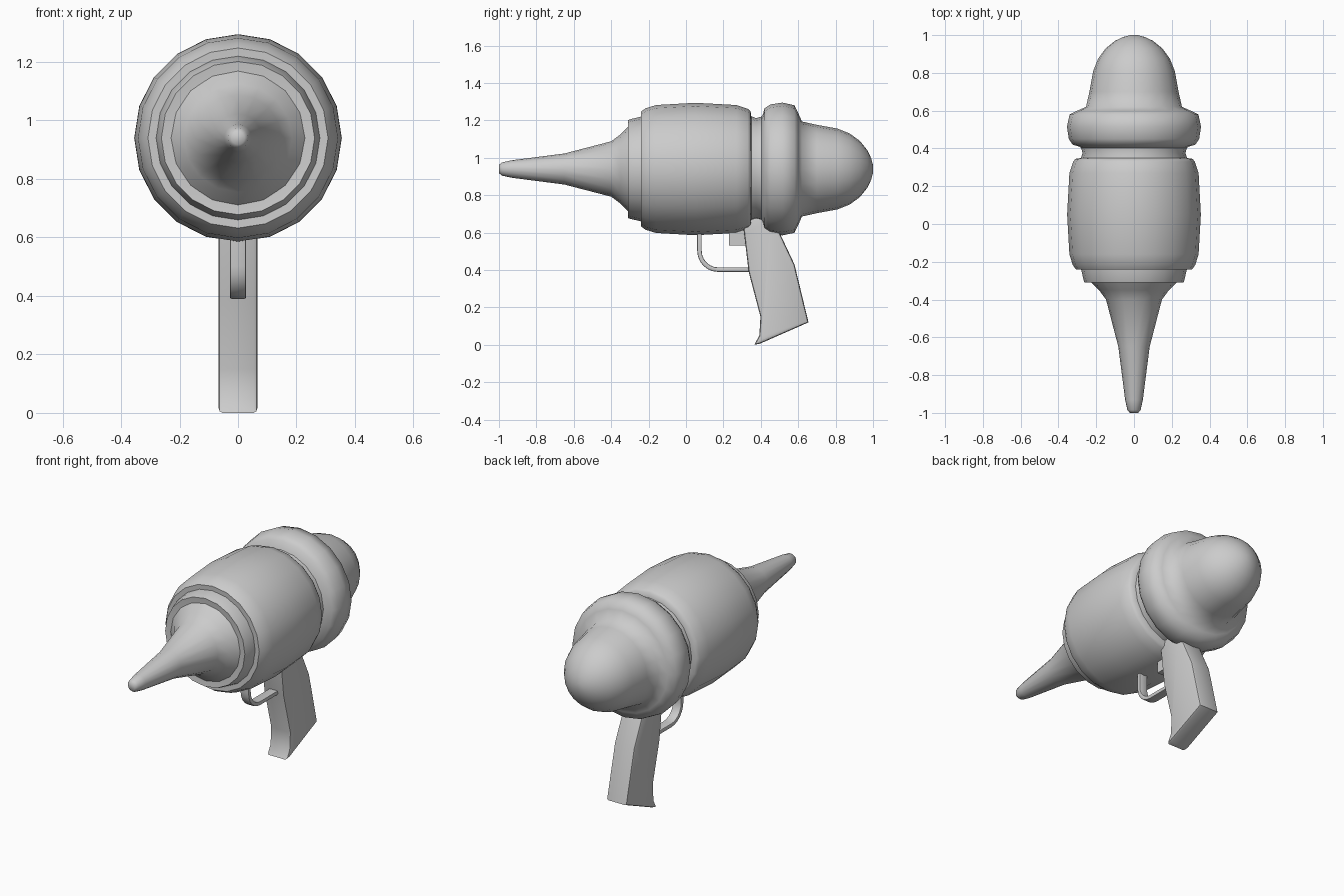
import bpy, bmesh, math
from mathutils import Vector

if "Cube" in bpy.data.objects:
    bpy.data.objects.remove(bpy.data.objects["Cube"])

AXIS_Z = 0.94


def finish(name, bm, angle=40):
    bmesh.ops.recalc_face_normals(bm, faces=bm.faces)
    me = bpy.data.meshes.new(name)
    bm.to_mesh(me)
    bm.free()
    ob = bpy.data.objects.new(name, me)
    bpy.context.collection.objects.link(ob)
    bpy.ops.object.select_all(action='DESELECT')
    ob.select_set(True)
    bpy.context.view_layer.objects.active = ob
    bpy.ops.object.shade_smooth_by_angle(angle=math.radians(angle))
    return ob


def lathe(name, profile, sides=20, angle=50):
    """Revolve (y, radius) pairs about the barrel axis, capping both ends."""
    bm = bmesh.new()
    rings = []
    for y, r in profile:
        rings.append([bm.verts.new((r * math.sin(2 * math.pi * i / sides), y,
                                    AXIS_Z + r * math.cos(2 * math.pi * i / sides)))
                      for i in range(sides)])
    for a, b in zip(rings, rings[1:]):
        for i in range(sides):
            j = (i + 1) % sides
            bm.faces.new((a[i], a[j], b[j], b[i]))
    bm.faces.new(rings[0])
    bm.faces.new(rings[-1])
    return finish(name, bm, angle)


def slab(name, outline, half, bevel=0.0):
    """Extrude a (y, z) outline across x, optionally rounding the rims."""
    bm = bmesh.new()
    face = bm.faces.new([bm.verts.new((-half, y, z)) for y, z in outline])
    new = bmesh.ops.extrude_face_region(bm, geom=[face])['geom']
    bmesh.ops.translate(bm, vec=(2 * half, 0, 0),
                        verts=[v for v in new if isinstance(v, bmesh.types.BMVert)])
    if bevel:
        rims = [e for e in bm.edges if abs(e.verts[0].co.x - e.verts[1].co.x) < 1e-5]
        bmesh.ops.bevel(bm, geom=rims, offset=bevel, segments=2, profile=0.5,
                        affect='EDGES', clamp_overlap=True)
    return finish(name, bm)


# Pointed nozzle
lathe("nozzle", [(-1.0, 0.022), (-0.985, 0.035), (-0.93, 0.047), (-0.65, 0.083),
                 (-0.40, 0.148), (-0.35, 0.185), (-0.305, 0.23), (-0.29, 0.24)], sides=16)

# Inner core: front collar and the neck behind the barrel
lathe("core", [(-0.305, 0.22), (-0.31, 0.262), (-0.295, 0.267), (-0.24, 0.28),
               (0.34, 0.285), (0.375, 0.272), (0.42, 0.285)])

# Bulging barrel shell
lathe("barrel", [(-0.238, 0.27), (-0.24, 0.308), (-0.215, 0.325), (-0.16, 0.342),
                 (0.05, 0.354), (0.27, 0.342), (0.33, 0.322), (0.345, 0.31), (0.35, 0.275)])

# Rear ring and domed tail
lathe("ring_and_tail", [(0.395, 0.27), (0.41, 0.29), (0.42, 0.325), (0.45, 0.345),
                        (0.515, 0.355), (0.58, 0.341), (0.60, 0.30), (0.62, 0.254),
                        (0.70, 0.236), (0.81, 0.216), (0.875, 0.19), (0.93, 0.15),
                        (0.97, 0.10), (0.99, 0.058), (1.0, 0.02)], angle=70)

# Grip
slab("grip", [(0.30, 0.68), (0.31, 0.60), (0.335, 0.39), (0.398, 0.15), (0.392, 0.05),
              (0.365, 0.0), (0.395, 0.006), (0.655, 0.12), (0.58, 0.43),
              (0.50, 0.60), (0.46, 0.68)], 0.067, 0.015)

# Trigger
slab("trigger", [(0.23, 0.64), (0.23, 0.53), (0.33, 0.53), (0.33, 0.64)], 0.022)

# Trigger guard: a strip following an L-shaped bend
path = [Vector((0.072, 0.62))]
for i in range(7):
    a = math.radians(180 + 15 * i)
    path.append(Vector((0.172 + 0.10 * math.cos(a), 0.502 + 0.10 * math.sin(a))))
path.append(Vector((0.35, 0.402)))
outer, inner = [], []
for i, p in enumerate(path):
    d = (path[min(i + 1, len(path) - 1)] - path[max(i - 1, 0)]).normalized()
    n = Vector((-d.y, d.x)) * 0.012
    outer.append(p - n)
    inner.append(p + n)
slab("trigger_guard", outer + inner[::-1], 0.028, 0.006)
